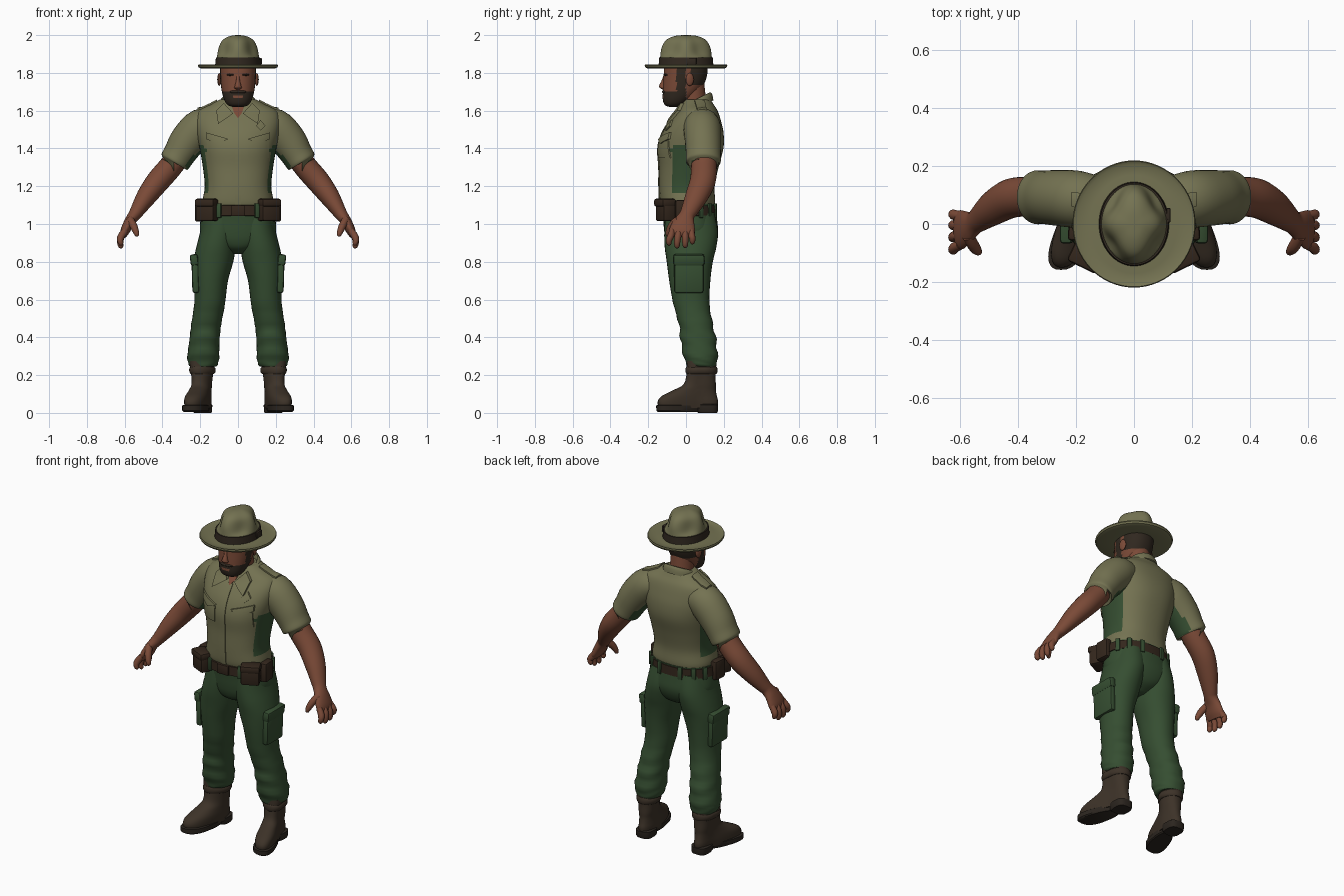
import bpy, bmesh, math
from mathutils import Vector, Matrix
from mathutils.bvhtree import BVHTree

if "Cube" in bpy.data.objects:
    bpy.data.objects.remove(bpy.data.objects["Cube"])


def material(name, rgb):
    m = bpy.data.materials.new(name)
    m.diffuse_color = (*rgb, 1)
    m.use_nodes = True
    m.node_tree.nodes["Principled BSDF"].inputs["Base Color"].default_value = m.diffuse_color
    return m


SHIRT = material("khaki", (0.175, 0.170, 0.084))
GREEN = material("trouser_green", (0.036, 0.076, 0.031))
SKIN = material("skin", (0.195, 0.068, 0.038))
BOOT = material("boot_brown", (0.046, 0.032, 0.021))
SOLE = material("sole_dark", (0.025, 0.019, 0.014))
HAIR = material("hair_dark", (0.030, 0.021, 0.014))
LEATHER = material("leather", (0.034, 0.020, 0.012))


def finish(name, bm, mats, mirror=False, rule=None):
    bmesh.ops.recalc_face_normals(bm, faces=bm.faces)
    for f in bm.faces:
        f.smooth = True
        if rule:
            f.material_index = rule(f.calc_center_median(), f.normal)
    me = bpy.data.meshes.new(name)
    bm.to_mesh(me)
    bm.free()
    ob = bpy.data.objects.new(name, me)
    bpy.context.collection.objects.link(ob)
    for m in mats:
        me.materials.append(m)
    if mirror:
        ob.modifiers.new("mirror", "MIRROR").use_mirror_merge = False
    return ob


def spline(rows, sub):
    """Catmull-Rom interpolation through rows of numbers."""
    out = []
    for i in range(len(rows) - 1):
        a, b, c, d = (rows[max(0, min(len(rows) - 1, i + k))] for k in (-1, 0, 1, 2))
        for s in range(sub):
            t = s / sub
            out.append([0.5 * (2 * q + (r - p) * t + (2 * p - 5 * q + 4 * r - w) * t * t
                               + (3 * q - p - 3 * r + w) * t ** 3) for p, q, r, w in zip(a, b, c, d)])
    return out + [list(rows[-1])]


def loft(name, rings, mats, seg=32, sub=4, power=2.0, tube=False, caps=True,
         mirror=False, shape=None, rule=None):
    """Skin rings (x, y, z, ru, rv); a tube turns its rings along the path."""
    rings = spline(rings, sub) if sub > 1 else rings
    bm = bmesh.new()
    loops = []
    for i, (x, y, z, ru, rv) in enumerate(rings):
        u, v = Vector((1, 0, 0)), Vector((0, 1, 0))
        if tube:
            t = (Vector(rings[min(i + 1, len(rings) - 1)][:3]) - Vector(rings[max(i - 1, 0)][:3])).normalized()
            u = v.cross(t).normalized()
            v = t.cross(u)
        loop = []
        for k in range(seg):
            a = 2 * math.pi * k / seg
            c, s = math.cos(a), math.sin(a)
            p = Vector((x, y, z)) + u * ru * math.copysign(abs(c) ** (2 / power), c) \
                + v * rv * math.copysign(abs(s) ** (2 / power), s)
            loop.append(bm.verts.new(shape(p) if shape else p))
        loops.append(loop)
    for a, b in zip(loops, loops[1:]):
        for k in range(seg):
            bm.faces.new((a[k], a[(k + 1) % seg], b[(k + 1) % seg], b[k]))
    if caps:
        bm.faces.new(loops[0])
        bm.faces.new(loops[-1])
    return finish(name, bm, mats, mirror, rule)


def box(name, loc, size, mat, turn=0, tilt=0, bevel=0.012, mirror=False):
    bm = bmesh.new()
    bmesh.ops.create_cube(bm, size=1)
    bm.transform(Matrix.Diagonal((*size, 1)))
    bmesh.ops.bevel(bm, geom=bm.edges[:], offset=bevel, segments=2, affect='EDGES', profile=0.5)
    bm.transform(Matrix.Translation(loc) @ Matrix.Rotation(turn, 4, 'Z') @ Matrix.Rotation(tilt, 4, 'Y'))
    return finish(name, bm, [mat], mirror)


def ball(name, loc, size, mat, turn=0, mirror=False):
    bm = bmesh.new()
    bmesh.ops.create_uvsphere(bm, u_segments=16, v_segments=10, radius=1)
    bm.transform(Matrix.Translation(loc) @ Matrix.Rotation(turn, 4, 'Z') @ Matrix.Diagonal((*size, 1)))
    return finish(name, bm, [mat], mirror)


def patch(name, corners, targets, mat, lift=0.008, axis=1, mirror=True, n=8):
    """Lay a four-cornered cloth plate on the surface, seen along y (1) or z (2)."""
    trees = [BVHTree.FromPolygons([v.co for v in o.data.vertices],
                                  [p.vertices[:] for p in o.data.polygons]) for o in targets]
    ray = Vector((0, 1, 0)) if axis == 1 else Vector((0, 0, -1))
    bm = bmesh.new()
    grids = ([], [])
    A, B, C, D = (Vector(c) for c in corners)
    for j in range(n + 1):
        for i in range(n + 1):
            s, t = i / n, j / n
            q = (A * (1 - s) + B * s) * (1 - t) + (D * (1 - s) + C * s) * t
            start = Vector((q.x, -1, q.y)) if axis == 1 else Vector((q.x, q.y, 3))
            hits = [h for h in (tr.ray_cast(start, ray) for tr in trees) if h[0]]
            p = min(hits, key=lambda h: h[3])[0] if hits else start + ray
            grids[0].append(bm.verts.new(p - ray * lift))
            grids[1].append(bm.verts.new(p + ray * 0.006))
    w = n + 1
    for g in grids:
        for j in range(n):
            for i in range(n):
                k = j * w + i
                bm.faces.new((g[k], g[k + 1], g[k + w + 1], g[k + w]))
    rim = [i for i in range(w)] + [j * w + n for j in range(1, w)] \
        + [n * w + i for i in range(n - 1, -1, -1)] + [j * w for j in range(n - 1, 0, -1)]
    for a, b in zip(rim, rim[1:] + rim[:1]):
        bm.faces.new((grids[0][a], grids[0][b], grids[1][b], grids[1][a]))
    return finish(name, bm, [mat], mirror)


# Shirt body and sleeves, with green underarm panels
torso = loft("shirt_body", [
    (0, .01, 1.085, .182, .138), (0, .008, 1.12, .188, .146), (0, .005, 1.2, .176, .147),
    (0, .015, 1.3, .186, .157), (0, .025, 1.4, .203, .173), (0, .036, 1.48, .220, .163),
    (0, .05, 1.55, .226, .134), (0, .062, 1.60, .205, .105), (0, .06, 1.635, .14, .085),
    (0, .06, 1.66, .095, .07)], [SHIRT, GREEN], seg=48, sub=5, power=2.3,
    rule=lambda c, n: int(abs(n.x) > .8 and 1.17 < c.z < 1.42))
sleeve = loft("sleeve", [
    (.11, .08, 1.53, .07, .08), (.19, .085, 1.515, .098, .098), (.265, .09, 1.44, .096, .096),
    (.31, .092, 1.37, .085, .092), (.335, .092, 1.33, .081, .092), (.338, .092, 1.325, .068, .075)],
    [SHIRT, GREEN], tube=True, mirror=True, rule=lambda c, n: int(n.x < -.6 and c.z < 1.42))

# Shirt details
patch("chest_pocket", [(.055, 1.35), (.165, 1.35), (.165, 1.44), (.055, 1.44)], [torso], SHIRT, .006)
patch("pocket_flap", [(.05, 1.45), (.11, 1.425), (.17, 1.45), (.17, 1.485)], [torso], SHIRT, .012)
patch("button_strip", [(-.016, 1.1), (.016, 1.1), (.016, 1.57), (-.016, 1.57)], [torso], SHIRT, .005,
      mirror=False, n=16)
patch("badge", [(.12, 1.495), (.145, 1.52), (.12, 1.55), (.095, 1.52)], [torso], SHIRT, .009, mirror=False)
patch("collar_wing", [(.025, 1.585), (.105, 1.53), (.115, 1.60), (.075, 1.64)], [torso], SHIRT, .018)
patch("open_neck", [(0, 1.56), (.022, 1.59), (.035, 1.635), (0, 1.635)], [torso], SKIN, .007)
patch("epaulette", [(.11, .045), (.215, .06), (.215, .11), (.11, .10)], [torso, sleeve], SHIRT, .009, axis=2)


def collar_tilt(p):
    return Vector((p.x, p.y, p.z + .5 * (p.y - .045)))


loft("collar", [(0, .05, 1.605, .105, .095), (0, .05, 1.635, .1, .09), (0, .048, 1.655, .088, .082),
                (0, .046, 1.65, .078, .074), (0, .046, 1.60, .074, .07)], [SHIRT], sub=2,
     caps=False, shape=collar_tilt)

# Neck, head and face
loft("neck", [(0, .05, 1.52, .075, .07), (0, .042, 1.62, .068, .068), (0, .025, 1.76, .066, .07)], [SKIN])


def head_colour(c, n):
    beard = c.y < 0 and (c.z < 1.705 or (c.y > -.05 and c.z < 1.84))
    mouth = abs(c.x) < .026 and 1.667 < c.z < 1.682 and c.y < -.08
    hair = c.y > .02 and c.z > 1.735
    return int((beard and not mouth) or hair)


loft("head", [(0, -.062, 1.62, .025, .025), (0, -.062, 1.63, .055, .05), (0, -.046, 1.66, .074, .077),
              (0, -.022, 1.71, .087, .1), (0, -.006, 1.77, .094, .113), (0, 0, 1.83, .096, .115),
              (0, 0, 1.87, .085, .105)], [SKIN, HAIR], seg=64, sub=7, power=2.2, rule=head_colour)
loft("nose", [(0, -.118, 1.712, .010, .006), (0, -.124, 1.722, .020, .016), (0, -.124, 1.735, .016, .017),
              (0, -.119, 1.76, .010, .010), (0, -.112, 1.79, .008, .006)], [SKIN], seg=12)
ball("moustache", (.018, -.117, 1.70), (.026, .010, .008), HAIR, turn=.2, mirror=True)
ball("eyebrow", (.038, -.106, 1.79), (.024, .010, .006), HAIR, turn=.25, mirror=True)
ball("ear", (.099, .02, 1.765), (.010, .022, .034), SKIN, turn=.25, mirror=True)

# Hat with four pinched dents
loft("hat_brim", [(0, 0, 1.842, .10, .12), (0, 0, 1.838, .15, .17), (0, 0, 1.838, .195, .205),
                  (0, 0, 1.845, .209, .216), (0, 0, 1.838, .212, .219), (0, 0, 1.828, .207, .214),
                  (0, 0, 1.822, .19, .2), (0, 0, 1.825, .10, .12)], [SHIRT], seg=64, sub=1)


def pinch(p):
    t = max(0, min(1, (p.z - 1.885) / .115))
    d = math.sin(math.pi * t ** .8) * math.sin(2 * math.atan2(p.y, p.x)) ** 2
    return Vector((p.x * (1 - .17 * d), p.y * (1 - .17 * d), p.z - .014 * d))


loft("hat_crown", [(0, 0, 1.835, .116, .14), (0, 0, 1.88, .112, .137), (0, 0, 1.93, .103, .130),
                   (0, 0, 1.965, .088, .113), (0, 0, 1.985, .066, .088), (0, 0, 1.997, .034, .05),
                   (0, 0, 2.0, .004, .006)], [SHIRT], seg=64, shape=pinch)
loft("hat_band", [(0, 0, 1.84, .121, .145), (0, 0, 1.882, .117, .142), (0, 0, 1.882, .108, .132)],
     [HAIR], seg=64, sub=1, caps=False)
box("band_knot", (.119, .03, 1.862), (.014, .05, .036), HAIR, bevel=.004)

# Bare arms and hands
loft("arm", [(.30, .095, 1.38, .062, .068), (.36, .095, 1.30, .063, .068), (.425, .088, 1.225, .062, .068),
             (.485, .055, 1.145, .053, .06), (.53, .02, 1.075, .039, .046), (.55, .004, 1.045, .033, .041),
             (.575, -.01, 1.01, .028, .056), (.597, -.02, .965, .025, .068), (.608, -.024, .935, .016, .058)],
     [SKIN], seg=24, tube=True, mirror=True)
for i, (y, tip, z) in enumerate([(-.072, -.09, .89), (-.038, -.047, .875), (-.004, -.004, .877), (.028, .034, .897)]):
    loft("finger_%d" % (i + 1), [(.598, y, .965, .017, .016), (.618, (y + tip) / 2, .935, .019, .018),
         (.624, tip, z + .025, .016, .016), (.619, tip, z + .005, .013, .013), (.616, tip, z - .004, .004, .004)],
         [SKIN], seg=12, sub=3, tube=True, mirror=True)
loft("thumb", [(.572, -.04, 1.025, .02, .022), (.553, -.075, .99, .02, .021), (.54, -.092, .958, .016, .016),
               (.534, -.096, .94, .011, .011), (.532, -.096, .934, .004, .004)],
     [SKIN], seg=12, sub=3, tube=True, mirror=True)


# Trousers, with soft folds at knee and cuff
def folds(p):
    k = .005 * math.sin(p.z * 75 + p.y * 22) * max(0, min(1, (.62 - p.z) * 5))
    return Vector((p.x + math.copysign(k, p.x - .17), p.y + k, p.z))


loft("trouser_leg", [
    (.184, .082, .245, .064, .076), (.184, .082, .26, .076, .084), (.184, .077, .30, .081, .09),
    (.177, .065, .39, .076, .094), (.168, .052, .47, .077, .09), (.15, .028, .58, .081, .096),
    (.143, .020, .70, .090, .109), (.130, .020, .80, .105, .122), (.116, .024, .88, .104, .137),
    (.1, .027, .96, .1, .142), (.09, .02, 1.06, .09, .13)], [GREEN], mirror=True, shape=folds, power=2.1)
loft("trouser_hips", [(0, .02, .84, .035, .05), (0, .022, .87, .10, .105), (0, .025, .91, .175, .13),
                      (0, .027, .96, .2, .142), (0, .022, 1.02, .199, .143), (0, .012, 1.105, .189, .144)],
     [GREEN], seg=48, power=2.2)
box("cargo_pocket", (.226, .015, .725), (.036, .155, .18), GREEN, tilt=.03, mirror=True)
box("cargo_flap", (.232, .015, .81), (.042, .165, .06), GREEN, tilt=.12, mirror=True)

# Belt, buckle, loops and pouches
loft("belt", [(0, .01, 1.042, .19, .14), (0, .01, 1.044, .203, .153), (0, .01, 1.098, .198, .152),
              (0, .01, 1.1, .185, .14)], [LEATHER], seg=48, sub=1, power=2.2)
box("buckle", (0, -.144, 1.071), (.075, .014, .058), LEATHER, bevel=.004)
for i, deg in enumerate([-62, 25, 48, 72]):
    a = math.radians(deg)
    c, s = math.cos(a) ** .91, math.copysign(abs(math.sin(a)) ** .91, math.sin(a))
    box("belt_loop_%d" % (i + 1), (.201 * c, .01 + .153 * s, 1.071), (.014, .026, .076), GREEN,
        turn=math.atan2(s / .153, c / .201), bevel=.004, mirror=True)
box("front_pouch", (.162, -.108, 1.073), (.105, .075, .115), LEATHER, turn=.45, mirror=True)
box("front_pouch_flap", (.164, -.112, 1.113), (.112, .082, .042), LEATHER, turn=.45, mirror=True)
box("side_pouch", (.203, -.015, 1.07), (.046, .085, .115), LEATHER, turn=.08, mirror=True)


# Boots, toes turned out and wider at the front
def foot(p):
    w = 1 + max(0, .06 - p.y) * 1.7 * max(0, min(1, (.17 - p.z) * 12))
    return Vector((.187 + p.x * w + max(0, .08 - p.y) * .27, p.y, p.z))


loft("boot", [(0, .01, .025, .047, .155), (0, .01, .06, .050, .160), (0, .018, .09, .050, .145),
              (0, .045, .12, .049, .113), (0, .072, .15, .050, .086), (0, .079, .2, .055, .077),
              (0, .082, .25, .063, .078), (0, .082, .275, .064, .078)], [BOOT], mirror=True, power=2.3, shape=foot)
loft("boot_sole", [(0, -.035, .006, .046, .115), (0, -.035, .012, .051, .122), (0, -.034, .038, .051, .124),
                   (0, -.034, .042, .046, .118)], [SOLE], sub=1, mirror=True, power=2.5, shape=foot)
loft("boot_heel", [(0, .115, 0, .046, .05), (0, .113, .008, .050, .056), (0, .112, .042, .051, .058),
                   (0, .112, .046, .046, .052)], [SOLE], sub=1, mirror=True, power=3, shape=foot)
loft("boot_collar", [(0, .082, .205, .058, .079), (0, .082, .215, .067, .084), (0, .082, .235, .068, .084),
                     (0, .082, .245, .06, .08)], [BOOT], sub=2, mirror=True, shape=foot)

bpy.ops.object.select_all(action='SELECT')
bpy.context.view_layer.objects.active = torso
bpy.ops.object.shade_smooth_by_angle(angle=math.radians(40))
